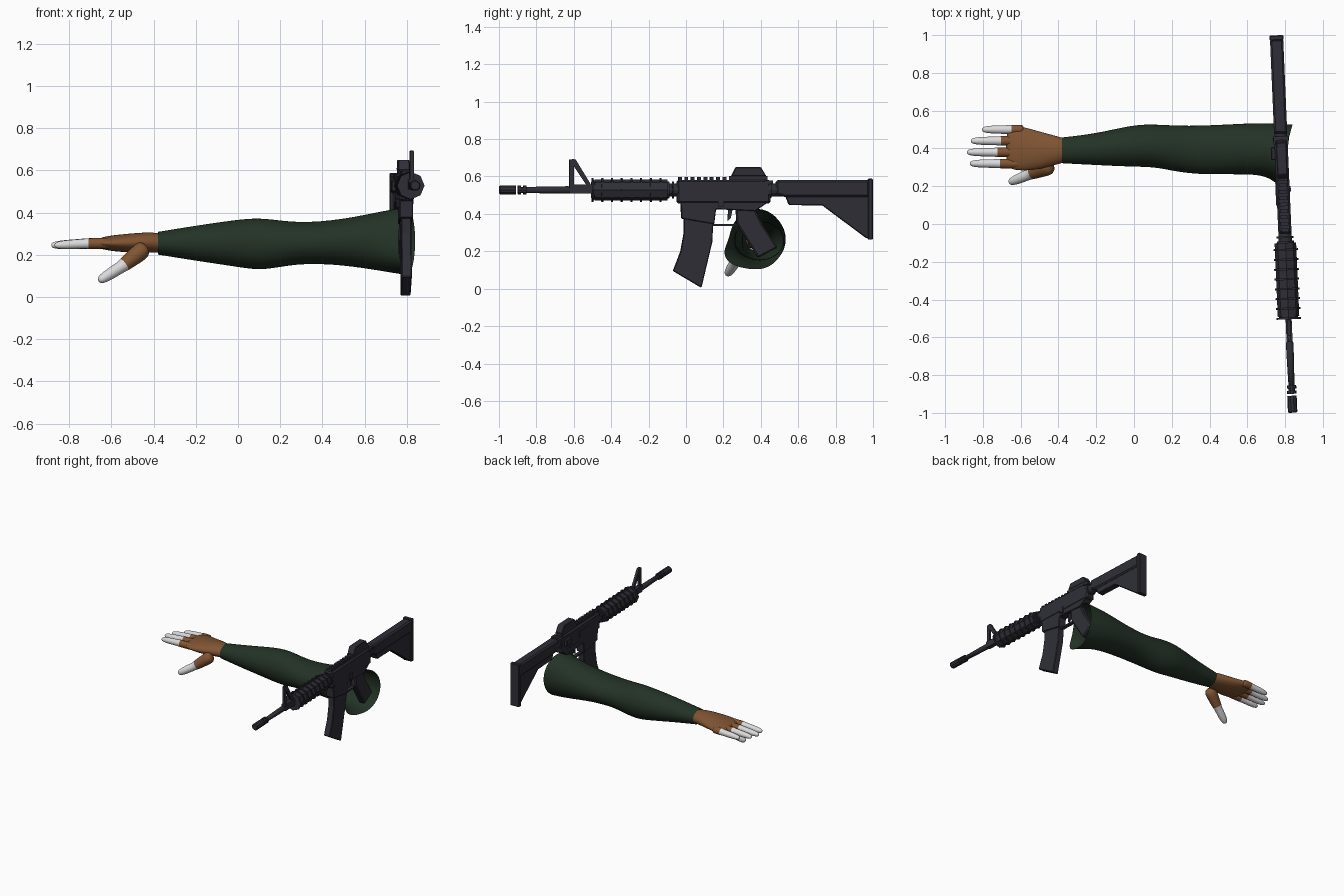
import bpy, bmesh, math
from mathutils import Vector, Matrix

default_cube = bpy.data.objects.get("Cube")
if default_cube:
    bpy.data.objects.remove(default_cube, do_unlink=True)


def make_material(name, red, green, blue):
    material = bpy.data.materials.new(name)
    material.use_nodes = True
    material.diffuse_color = (red, green, blue, 1)
    shader = material.node_tree.nodes["Principled BSDF"]
    shader.inputs["Base Color"].default_value = material.diffuse_color
    return material


gunmetal = make_material("dark gunmetal", .028, .027, .038)
cloth = make_material("dark green cloth", .017, .032, .019)
leather = make_material("brown leather", .22, .09, .033)
bare_tip = make_material("pale grey fingertips", .7, .7, .7)

# The rifle is turned slightly about the vertical
rifle_pose = Matrix.Translation((.797, 0, 0)) @ Matrix.Rotation(.043, 4, "Z")
bore_height = .528


def finish(name, bm, materials, smooth=False, bevel=0, rounded=False):
    """Turn the mesh into a named object with its shading and modifiers."""
    bmesh.ops.recalc_face_normals(bm, faces=bm.faces)
    for face in bm.faces:
        face.smooth = smooth
    mesh = bpy.data.meshes.new(name)
    bm.to_mesh(mesh)
    bm.free()
    for material in materials:
        mesh.materials.append(material)
    part = bpy.data.objects.new(name, mesh)
    bpy.context.collection.objects.link(part)
    if bevel:
        modifier = part.modifiers.new("edge bevel", "BEVEL")
        modifier.width = bevel
        modifier.segments = 1
    if rounded:
        modifier = part.modifiers.new("rounding", "SUBSURF")
        modifier.levels = modifier.render_levels = 2


def loft(rings, cap_start=True, cap_end=True, split=None):
    """Skin rings of points; bands from index split on take the second material."""
    bm = bmesh.new()
    loops = [[bm.verts.new(point) for point in ring] for ring in rings]
    for index, (near, far) in enumerate(zip(loops, loops[1:])):
        for i in range(len(near)):
            face = bm.faces.new((near[i - 1], near[i], far[i], far[i - 1]))
            face.material_index = int(split is not None and index >= split)
    if cap_start:
        bm.faces.new(loops[0])
    if cap_end:
        bm.faces.new(loops[-1]).material_index = int(split is not None)
    return bm


def circle_angles(sides):
    return [math.tau * i / sides for i in range(sides)]


def plate(name, outline, half_width, centre=0, bevel=.004):
    """Side outline in (y, z) thickened across x."""
    bm = loft([[(centre + side, y, z) for y, z in outline]
               for side in (-half_width, half_width)])
    bm.transform(rifle_pose)
    finish(name, bm, [gunmetal], bevel=bevel)


def box(name, front, back, bottom, top, half_width, centre=0, bevel=0):
    outline = [(front, bottom), (back, bottom), (back, top), (front, top)]
    plate(name, outline, half_width, centre, bevel)


def turned(name, profile, sides, smooth=False):
    """Profile of (y, radius) revolved about the bore."""
    bm = loft([[(radius * math.cos(a), y, bore_height + radius * math.sin(a))
                for a in circle_angles(sides)] for y, radius in profile])
    bm.transform(rifle_pose)
    finish(name, bm, [gunmetal], smooth)


def ribbed(name, front, back, ribs, core, rim, rib_share, sides):
    """Turned part with evenly spaced raised ribs."""
    pitch = (back - front) / (ribs - rib_share)
    profile = []
    for k in range(ribs):
        start = front + k * pitch
        end = start + rib_share * pitch
        profile += [(start, core), (start, rim), (end, rim), (end, core)]
    turned(name, profile, sides)


def oval_rings(rows, sides=16):
    """Each row (x, front, back, bottom, top) becomes an oval ring."""
    return [[Vector((x,
                     (front + back + (back - front) * math.cos(a)) / 2,
                     (bottom + top + (top - bottom) * math.sin(a)) / 2))
             for a in circle_angles(sides)]
            for x, front, back, bottom, top in rows]


def digit(name, base, cuff, tip, radius, swell=1):
    """Gloved finger from base to cuff, then a bare rounded tip."""
    base, cuff, tip = Vector(base), Vector(cuff), Vector(tip)
    direction = (tip - base).normalized()
    across = direction.cross(Vector((0, 0, 1))).normalized()
    upward = across.cross(direction)
    stations = [(base, swell), (base.lerp(cuff, .5), (1 + swell) / 2),
                (cuff, 1), (cuff, .9), (cuff.lerp(tip, .5), .88),
                (cuff.lerp(tip, .9), .7), (tip, .3)]
    rings = [[centre + radius * scale * (across * math.cos(a) + upward * math.sin(a))
              for a in circle_angles(8)] for centre, scale in stations]
    finish(name, loft(rings, split=2), [leather, bare_tip], True, rounded=True)


# Sleeve: open tube, slanted at the shoulder with a lower front flap
sleeve = oval_rings([
    (-.38, .32, .46, .2, .31), (-.2, .31, .48, .17, .34), (0, .3, .53, .14, .37),
    (.12, .3, .53, .12, .38), (.28, .26, .52, .16, .35), (.5, .26, .53, .15, .37),
    (.68, .26, .54, .12, .41), (.8, .23, .53, .1, .43)])
for point, a in zip(sleeve[-1], circle_angles(16)):
    point.x += .04 * math.cos(a)
    if math.cos(a) < 0 and math.sin(a) < 0:
        point.y -= .06 * math.sin(2 * a)
finish("sleeve", loft(sleeve, False, False), [cloth], True, rounded=True)

# Gloved palm
palm = oval_rings([
    (-.35, .33, .45, .21, .3), (-.42, .31, .47, .21, .31), (-.53, .28, .5, .21, .3),
    (-.63, .28, .53, .22, .29), (-.68, .3, .51, .24, .27)])
finish("glove_palm", loft(palm, cap_start=False), [leather], True, rounded=True)

# Fingers and thumb
for name, y, tip in [("index_finger", .32, -.87), ("middle_finger", .38, -.885),
                     ("ring_finger", .44, -.865), ("little_finger", .5, -.805)]:
    digit(name, (-.58, y, .255), (tip + .15, y, .253), (tip, y, .245), .028)
digit("thumb", (-.43, .31, .24), (-.55, .265, .145), (-.66, .22, .075), .035, 1.5)

# Barrel, muzzle, ribbed handguard and its rear nut
turned("barrel", [(-.9, .015), (-.72, .019), (-.63, .02), (-.62, .014), (-.06, .014)], 12, True)
turned("flash_hider", [(-1, .02), (-.995, .025), (-.91, .025), (-.91, .018)], 10)
ribbed("flash_hider_rings", -.9, -.86, 2, .018, .025, .6, 10)
turned("handguard_core", [(-.49, .057), (-.1, .057)], 8)
ribbed("handguard_ribs", -.505, -.1, 8, .05, .065, .2, 8)
turned("barrel_nut_core", [(-.1, .035), (-.04, .035)], 12)
ribbed("barrel_nut", -.1, -.06, 2, .03, .045, .4, 12)

# Front sight: post, slanting brace and base
box("front_sight_post", -.625, -.6, .53, .69, .009)
plate("front_sight_brace", [(-.61, .695), (-.59, .69), (-.505, .55), (-.53, .55),
                            (-.61, .67)], .009, bevel=0)
box("front_sight_base", -.625, -.505, .508, .556, .016)

# Receiver with toothed rail
box("upper_receiver", -.05, .45, .455, .582, .035, bevel=.01)
plate("lower_receiver", [(-.03, .47), (-.025, .375), (.15, .345), (.16, .425),
                         (.37, .415), (.45, .47)], .032)
for k in range(8):
    front = -.042 + .034 * k
    box("rail_tooth", front, front + .019, .575, .596, .021)
box("ejection_port", .1, .22, .49, .54, .004, -.036)
box("bolt_release", .17, .2, .44, .49, .005, .036)
box("forward_assist", .34, .41, .5, .55, .014, -.042, .005)
box("charging_handle", .42, .465, .56, .578, .04)

# Rear sight
box("rear_sight_base", .23, .435, .578, .602, .025)
plate("rear_sight", [(.24, .6), (.43, .6), (.4, .65), (.265, .65)], .027)

# Trigger and guard
box("trigger_guard", .145, .28, .335, .346, .013)
plate("trigger", [(.225, .43), (.25, .43), (.24, .38), (.222, .36)], .007, bevel=0)

# Curved magazine and raked grip
plate("magazine", [(-.012, .4), (.147, .4), (.14, .25), (.082, .005),
                   (-.07, .095), (-.03, .2), (-.012, .3)], .024)
plate("pistol_grip", [(.265, .43), (.365, .43), (.41, .34), (.49, .22),
                      (.385, .165), (.27, .35)], .025, bevel=.008)

# Buffer tube and stock
turned("buffer_tube", [(.44, .043), (.457, .043), (.457, .034), (.55, .034)], 12)
plate("stock_tube", [(.48, .505), (.53, .49), (.98, .49), (.98, .58), (.48, .58)],
      .035, bevel=.01)
plate("stock_web", [(.53, .5), (.55, .447), (.73, .445), (.965, .27), (.985, .27),
                    (.985, .5)], .024)
box("butt_plate", .972, 1, .262, .588, .037, bevel=.005)
